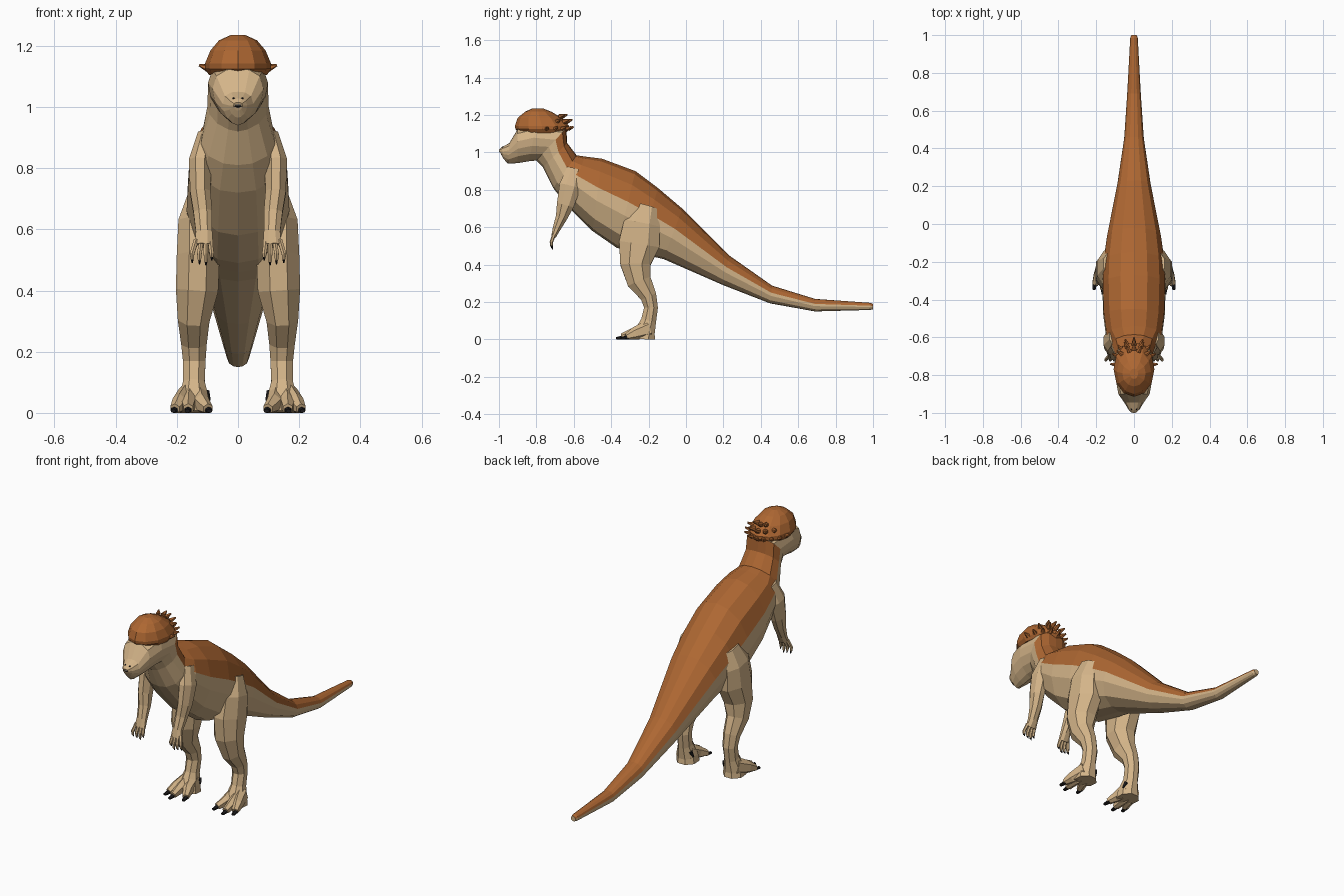
import bpy, bmesh, math
from mathutils import Vector

if "Cube" in bpy.data.objects:
    bpy.data.objects.remove(bpy.data.objects["Cube"])


def material(name, color):
    m = bpy.data.materials.new(name)
    m.diffuse_color = (*color, 1)
    m.use_nodes = True
    m.node_tree.nodes["Principled BSDF"].inputs["Base Color"].default_value = m.diffuse_color
    return m


BROWN = material("rust brown hide", (0.42, 0.135, 0.032))
CREAM = material("sandy hide", (0.66, 0.46, 0.25))
BLACK = material("dark claw", (0.012, 0.011, 0.012))
WHITE = material("pale teeth", (0.75, 0.7, 0.6))


def loft(name, rings, mats, rule=None, mirror=False):
    """Skin a list of equal-sided rings, capping both ends."""
    bm = bmesh.new()
    vs = [[bm.verts.new(p) for p in r] for r in rings]
    n = len(rings[0])
    for i in range(len(rings) - 1):
        for j in range(n):
            k = (j + 1) % n
            f = bm.faces.new((vs[i][j], vs[i][k], vs[i + 1][k], vs[i + 1][j]))
            f.material_index = rule(i, j) if rule else 0
    bm.faces.new(vs[0])
    bm.faces.new(vs[-1])
    bmesh.ops.recalc_face_normals(bm, faces=bm.faces)
    me = bpy.data.meshes.new(name)
    bm.to_mesh(me)
    bm.free()
    for m in mats:
        me.materials.append(m)
    ob = bpy.data.objects.new(name, me)
    bpy.context.collection.objects.link(ob)
    if mirror:
        ob.modifiers.new("mirror", 'MIRROR')
    return ob


def tube(name, path, mat, sides=8, mirror=True):
    """Limb along path points (x, y, z, half width, half depth)."""
    pts = [Vector(p[:3]) for p in path]
    rings = []
    for i, p in enumerate(path):
        d = (pts[min(i + 1, len(pts) - 1)] - pts[max(i - 1, 0)]).normalized()
        u = Vector((1, 0, 0))
        u = (u - d * u.dot(d)).normalized()
        v = d.cross(u)
        ring = []
        for k in range(sides):
            a = math.tau * (k + 0.5) / sides
            q = pts[i] + u * p[3] * math.cos(a) + v * p[4] * math.sin(a)
            q.z = max(q.z, 0)
            ring.append(q)
        rings.append(ring)
    return loft(name, rings, [mat], mirror=mirror)


# Body, neck and head: one skin from tail tip to snout
TRUNK = [(0, 1), (.42, .96), (.8, .82), (.98, .6), (1, .42), (.8, .17), (.4, .03), (0, 0)]
HEAD = [(0, 1), (.45, .98), (.85, .87), (1, .64), (.92, .42), (.68, .2), (.32, .05), (0, 0)]
# (top y, top z, bottom y, bottom z, half width)
spine = [
    (1.0, .19, 1.0, .162, .014), (.985, .196, .985, .158, .02),
    (.69, .217, .69, .15, .036), (.46, .288, .45, .193, .052),
    (.23, .45, .20, .29, .088), (-.02, .70, -.12, .43, .145),
    (-.15, .81, -.25, .46, .163), (-.27, .90, -.37, .49, .168),
    (-.45, .967, -.50, .58, .163), (-.54, .978, -.64, .72, .148),
    (-.585, .985, -.71, .81, .12), (-.635, 1.05, -.765, .92, .1),
    (-.64, 1.13, -.80, .957, .098), (-.80, 1.15, -.84, .953, .098),
    (-.90, 1.125, -.90, .943, .083), (-.945, 1.05, -.952, .94, .05),
    (-.985, 1.028, -.975, .965, .03), (-1.0, 1.015, -.988, .988, .015)]
rings = []
for i, (ty, tz, by, bz, w) in enumerate(spine):
    prof = HEAD if i > 10 else TRUNK
    half = [Vector((w * x, by + (ty - by) * h, bz + (tz - bz) * h)) for x, h in prof]
    rings.append(half + [Vector((-p.x, p.y, p.z)) for p in half[-2:0:-1]])
loft("body_and_head", rings, [CREAM, BROWN],
     lambda i, j: int(i < 12 and (j < 3 or j > 10)))

# Domed skull cap: (z, half width, front y, back y)
cap = [(1.105, .095, -.89, -.64), (1.125, .108, -.912, -.625), (1.142, .108, -.915, -.625),
       (1.185, .09, -.90, -.665), (1.218, .062, -.86, -.72), (1.236, .022, -.82, -.765)]
loft("skull_dome", [[Vector((w * math.sin(math.tau * k / 12),
                             (f + b) / 2 + (b - f) / 2 * math.cos(math.tau * k / 12), z))
                     for k in range(12)] for z, w, f, b in cap], [BROWN])

# Rows of knobs around the back of the dome
for row, (z, rx, ry, count, size) in enumerate(
        [(1.13, .108, .135, 9, .013), (1.168, .085, .125, 5, .015), (1.195, .06, .10, 3, .014)]):
    for k in range(count):
        a = math.radians((-85 + 170 * k / (count - 1)) if row == 0 else (k - (count - 1) / 2) * 28)
        c = Vector((rx * math.sin(a), -.755 + ry * math.cos(a), z))
        out = Vector((math.sin(a), math.cos(a), .35)).normalized()
        bpy.ops.mesh.primitive_cone_add(vertices=6, radius1=size, radius2=size * .3,
                                        depth=size * 2.4, location=c + out * size * .4,
                                        rotation=out.to_track_quat('Z', 'Y').to_euler())
        bpy.context.object.name = "skull_knob"
        bpy.context.object.data.materials.append(BROWN)


# Eyes, nostrils, mouth
def ball(name, loc, scale, mat):
    bpy.ops.mesh.primitive_uv_sphere_add(segments=8, ring_count=6, radius=1, location=loc)
    ob = bpy.context.object
    ob.name, ob.scale = name, scale
    ob.data.materials.append(mat)


for s in (-1, 1):
    ball("eye", (s * .069, -.886, 1.085), (.009, .013, .01), BLACK)
    ball("nostril", (s * .014, -.978, 1.027), (.005, .007, .005), BLACK)
ball("mouth", (0, -.988, 1.003), (.018, .01, .005), BLACK)
ball("teeth", (0, -.991, 1.007), (.014, .0085, .003), WHITE)

# Hind legs
tube("leg", [(.115, -.21, .71, .05, .07), (.132, -.235, .62, .068, .105),
             (.13, -.25, .51, .076, .118), (.134, -.27, .40, .075, .088),
             (.145, -.25, .31, .056, .07), (.144, -.20, .23, .045, .047),
             (.143, -.187, .17, .04, .04), (.144, -.20, .10, .038, .044),
             (.145, -.22, .04, .055, .058), (.145, -.225, 0, .06, .066)], CREAM)

# Feet with three clawed toes
for x, y in ((.098, -.325), (.163, -.345), (.206, -.32)):
    base = .145 + (x - .145) * .35
    mid = (x + base) / 2 + .005
    tube("toe", [(base, -.20, .055, .03, .05), (mid, -.275, .03, .026, .035),
                 (x, y, .013, .018, .018)], CREAM, 6)
    tube("toe_claw", [(x, y + .012, .011, .014, .012), (x + (x - base) * .15, y - .028, .006, .009, .007)],
         BLACK, 6)
tube("dew_claw", [(.105, -.19, .07, .012, .012), (.094, -.20, .04, .005, .005)], BLACK, 5)

# Arms, with four fingers each
tube("arm", [(.105, -.595, .91, .028, .045), (.124, -.62, .82, .04, .062),
             (.123, -.645, .72, .036, .05), (.115, -.665, .655, .033, .034),
             (.111, -.693, .59, .029, .022), (.112, -.708, .55, .033, .014)], CREAM)
for k, x in enumerate((.086, .105, .126, .150)):
    tip = .478 + (.02 if k == 0 else .004 * k)
    root = .112 + (x - .115) * .7
    tube("finger", [(root, -.704, .565, .009, .011), (x, -.72, .52, .0085, .009),
                    (x, -.718, tip + .012, .006, .007)], CREAM, 6)
    tube("finger_claw", [(x, -.718, tip + .014, .0055, .006), (x, -.713, tip, .002, .002)], BLACK, 5)
